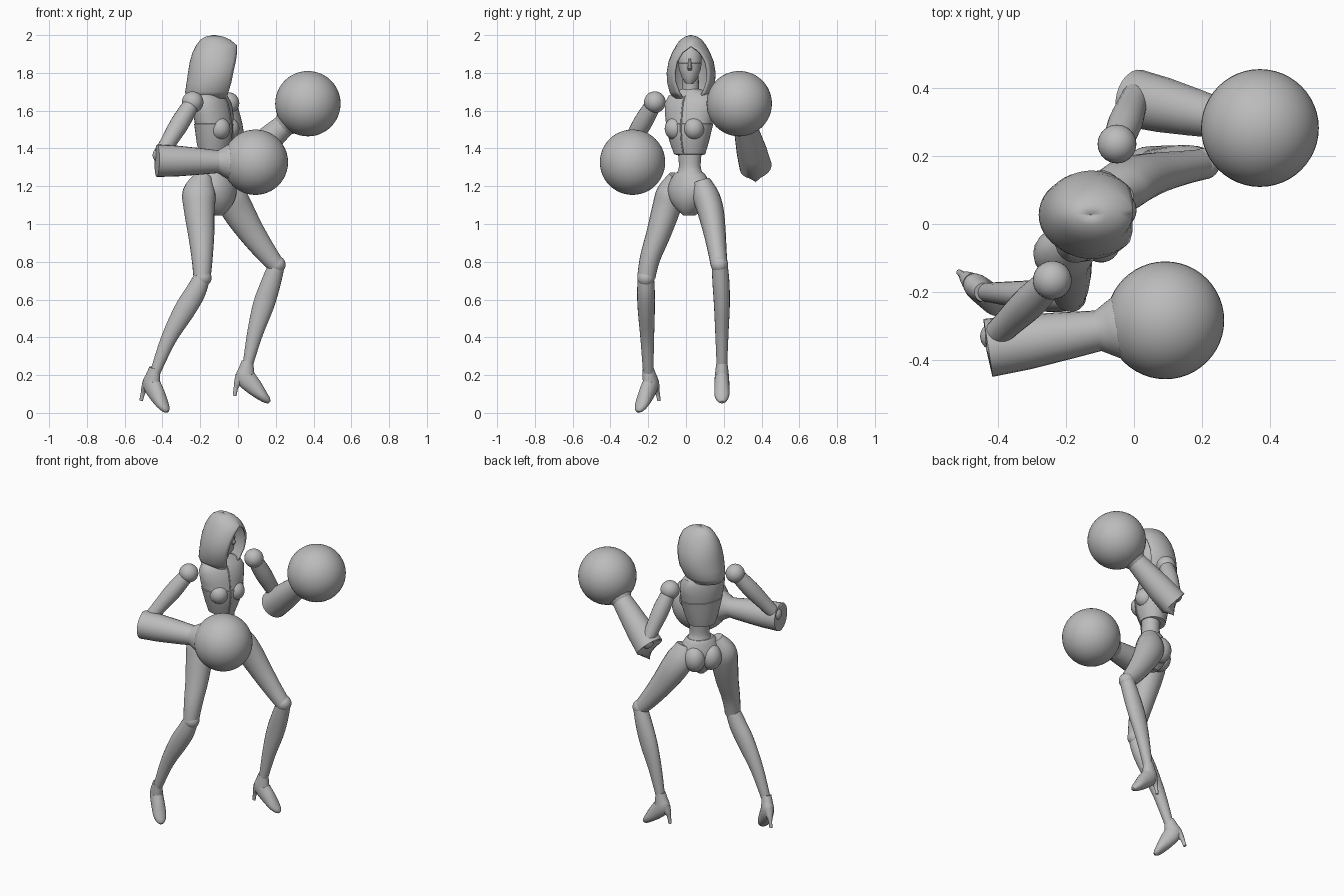
import bpy, bmesh, math
from mathutils import Vector, Matrix

if "Cube" in bpy.data.objects:
    bpy.data.objects.remove(bpy.data.objects["Cube"])

grey = bpy.data.materials.new("plain grey")
grey.use_nodes = True
tone = (0.5, 0.5, 0.5, 1)
grey.diffuse_color = tone
grey.node_tree.nodes["Principled BSDF"].inputs["Base Color"].default_value = tone


def finish(name, bm, angle=35):
    bmesh.ops.remove_doubles(bm, verts=bm.verts, dist=0.0005)
    bmesh.ops.recalc_face_normals(bm, faces=bm.faces)
    mesh = bpy.data.meshes.new(name)
    bm.to_mesh(mesh)
    bm.free()
    ob = bpy.data.objects.new(name, mesh)
    bpy.context.collection.objects.link(ob)
    mesh.materials.append(grey)
    bpy.ops.object.select_all(action="DESELECT")
    ob.select_set(True)
    bpy.context.view_layer.objects.active = ob
    bpy.ops.object.shade_smooth_by_angle(angle=math.radians(angle))
    return ob


def skin(bm, loops, closed=True):
    rows = [[bm.verts.new(p) for p in loop] for loop in loops]
    n = len(rows[0])
    for a, b in zip(rows, rows[1:]):
        for i in range(n if closed else n - 1):
            j = (i + 1) % n
            bm.faces.new((a[i], a[j], b[j], b[i]))
    return rows


def loft(name, rings, sides=24, angle=35):
    """rings: (centre, half axis, half axis)"""
    bm = bmesh.new()
    turn = [2 * math.pi * i / sides for i in range(sides)]
    rows = skin(bm, [[c + u * math.cos(t) + v * math.sin(t) for t in turn] for c, u, v in rings])
    bm.faces.new(rows[0])
    bm.faces.new(rows[-1])
    return finish(name, bm, angle)


def resample(rows, steps=4):
    """Smooth interpolation through the given rows"""
    out = []
    for i in range(len(rows) - 1):
        quad = [rows[max(i - 1, 0)], rows[i], rows[i + 1], rows[min(i + 2, len(rows) - 1)]]
        for s in range(steps):
            t = s / steps
            out.append([b + 0.5 * t * (c - a + t * (2*a - 5*b + 4*c - d + t * (3*(b - c) + d - a)))
                        for a, b, c, d in zip(*quad)])
    return out + [rows[-1]]


def limb(name, rows, ref=(1, 0, 0), smooth=True, sides=20):
    """rows: x, y, z, radius along ref, radius across"""
    if smooth:
        rows = resample(rows)
    pts = [Vector(r[:3]) for r in rows]
    rings = []
    for i, r in enumerate(rows):
        t = (pts[min(i + 1, len(pts) - 1)] - pts[max(i - 1, 0)]).normalized()
        u = Vector(ref)
        u = (u - t * u.dot(t)).normalized()
        rings.append((pts[i], u * r[3], t.cross(u) * r[4]))
    return loft(name, rings, sides)


def body(name, x, y, yaw, rows, smooth=False):
    """rows: forward offset, z, half width, half depth"""
    m = Matrix.Rotation(math.radians(yaw), 3, "Z")
    f, s = m @ Vector((1, 0, 0)), m @ Vector((0, 1, 0))
    if smooth:
        rows = resample(rows)
    return loft(name, [(Vector((x, y, z)) + f * o, f * d, s * w) for o, z, w, d in rows], 32)


def ball(name, centre, size, yaw=0, seg=32):
    bm = bmesh.new()
    bmesh.ops.create_uvsphere(bm, u_segments=seg, v_segments=seg // 2, radius=1)
    size = size if isinstance(size, tuple) else (size,) * 3
    m = Matrix.Translation(centre) @ Matrix.Rotation(math.radians(yaw), 4, "Z") @ Matrix.Diagonal((*size, 1))
    bmesh.ops.transform(bm, matrix=m, verts=bm.verts)
    return finish(name, bm, 60)


# Hood: open-fronted shell, rows are z, front edge x, back x, half width, half opening
hood_rows = [(1.665, -.06, -.27, .095, .05), (1.70, -.05, -.28, .115, .07),
             (1.75, -.035, -.272, .127, .088), (1.80, -.025, -.265, .13, .092),
             (1.86, -.012, -.255, .12, .08), (1.91, -.004, -.24, .10, .048),
             (1.945, -.004, -.222, .08, 0), (1.975, -.04, -.2, .058, 0),
             (1.993, -.08, -.17, .03, 0), (2.0, -.125, -.13, .002, 0)]
loops = []
for z, xe, xb, half, gap in hood_rows:
    a0 = math.asin(gap / half)
    rx = (xe - xb) / (1 + math.cos(a0))
    angles = [a0 + (2 * math.pi - 2 * a0) * i / 32 for i in range(33)]
    loops.append([(xb + rx + rx * math.cos(a), .027 + half * math.sin(a), z) for a in angles])
bm = bmesh.new()
skin(bm, loops, closed=False)
hood = finish("hood", bm, 50)
shell = hood.modifiers.new("thickness", "SOLIDIFY")
shell.thickness = 0.012
shell.offset = -1

# Head inside the hood
body("face", -.125, .022, -5, [(.035, 1.745, .02, .02), (.025, 1.775, .042, .048), (.014, 1.82, .058, .063),
                               (.012, 1.85, .062, .067), (.008, 1.852, .06, .064), (0, 1.90, .063, .07),
                               (-.01, 1.96, .045, .05)])
limb("nose", [(-.055, .02, 1.875, .004, .006), (-.043, .02, 1.825, .014, .012), (-.05, .02, 1.815, .006, .01)],
     smooth=False, sides=8)
limb("neck", [(-.14, .025, 1.62, .06, .06), (-.14, .025, 1.70, .045, .045), (-.13, .025, 1.80, .042, .042)])

# Torso
YAW = -26
chest_rows = [(0, 1.365, .07, .06), (.002, 1.37, .084, .076), (.006, 1.43, .105, .092), (.008, 1.50, .125, .1),
              (.006, 1.53, .133, .101), (.006, 1.532, .129, .097), (0, 1.58, .138, .097), (-.005, 1.64, .145, .088),
              (-.012, 1.68, .125, .072), (-.015, 1.70, .085, .058), (-.015, 1.715, .05, .045)]
CX, CY = -.13, .02
body("chest", CX, CY, YAW, chest_rows)
fwd = Vector((math.cos(math.radians(YAW)), math.sin(math.radians(YAW)), 0))
left = Vector((-fwd.y, fwd.x, 0))
for side, label in ((1, "left"), (-1, "right")):
    ball(label + "_bust", Vector((CX, CY, 1.505)) + fwd * .062 + left * side * .055, (.058, .056, .06), YAW)
# raised front seam following the chest
limb("front_seam", [(*(Vector((CX, CY, z)) + fwd * (o + d)), .004, .004) for o, z, w, d in chest_rows[1:9]],
     smooth=False, sides=8)
body("waist", -.112, .02, -30, [(0, 1.42, .07, .06), (0, 1.36, .063, .055), (0, 1.30, .06, .054),
                                (0, 1.26, .075, .065), (0, 1.22, .09, .08)], True)
body("pelvis", -.115, .018, -38, [(0, 1.272, .078, .066), (0, 1.25, .098, .078), (0, 1.19, .125, .095),
                                  (0, 1.13, .11, .092), (0, 1.08, .07, .07), (0, 1.045, .025, .04)], True)
back = Vector((math.cos(math.radians(-38)), math.sin(math.radians(-38)), 0))
across = Vector((-back.y, back.x, 0))
for side, label in ((1, "left"), (-1, "right")):
    ball(label + "_buttock", Vector((-.115, .018, 1.155)) - back * .05 + across * side * .05, (.07, .066, .082), -38)

# Legs
limb("right_thigh", [(-.18, -.05, 1.255, .045, .04), (-.205, -.08, 1.17, .087, .074), (-.205, -.105, 1.08, .082, .075),
                     (-.195, -.145, .95, .07, .065), (-.19, -.19, .82, .056, .054), (-.19, -.21, .72, .046, .048)])
limb("left_thigh", [(-.055, .08, 1.225, .055, .05), (-.04, .105, 1.15, .085, .07), (0, .13, 1.07, .085, .07),
                    (.065, .15, .965, .072, .06), (.14, .165, .86, .058, .05), (.2, .175, .785, .046, .045)])
limb("right_shin", [(-.188, -.212, .725, .042, .042), (-.225, -.212, .64, .054, .047), (-.285, -.21, .54, .056, .045),
                    (-.368, -.205, .39, .041, .036), (-.44, -.2, .21, .027, .027)])
limb("left_shin", [(.207, .178, .79, .042, .042), (.175, .185, .69, .052, .045), (.135, .19, .57, .056, .042),
                   (.09, .19, .42, .042, .035), (.052, .19, .255, .027, .028)])
ball("right_knee", (-.186, -.212, .715), .046)
ball("left_knee", (.206, .177, .785), .046)


# High-heeled shoes
def shoe(label, ankle, yaw, pitch):
    m = (Matrix.Translation(ankle) @ Matrix.Rotation(math.radians(yaw), 4, "Z")
         @ Matrix.Rotation(math.radians(pitch), 4, "Y"))
    side = m.to_3x3() @ Vector((0, 1, 0))

    def place(rows):
        return [(*(m @ Vector((f, 0, u))), a, b) for f, u, a, b in rows]
    limb(label + "_shoe", place([(0, .012, .028, .03), (-.006, -.035, .034, .042), (-.008, -.075, .038, .052),
                                 (.035, -.125, .04, .045), (.078, -.17, .039, .03),
                                 (.105, -.195, .026, .019), (.117, -.206, .01, .008)]), side)
    limb(label + "_heel", place([(-.035, -.07, .03, .03), (-.052, -.105, .02, .02),
                                 (-.061, -.13, .012, .012), (-.068, -.172, .009, .01)]), side, sides=12)


shoe("left", (.05, .19, .262), 0, 0)
shoe("right", (-.442, -.2, .226), -39, 8)


# Arms with wide sleeves and round gloves
def arm(label, shoulder, elbow, sleeve_end, glove):
    shoulder, elbow, start, end = map(Vector, (shoulder, elbow, sleeve_end, glove))
    ball(label + "_shoulder", shoulder, .057)
    rows = [(*shoulder.lerp(elbow, t), r, r) for t, r in ((.08, .044), (.4, .05), (.75, .043), (1, .038))]
    limb(label + "_upper_arm", rows, (0, 1, 0))
    ball(label + "_elbow", elbow, .042)
    axis = (end - start).normalized()

    def along(spec):
        return [(*(start + axis * s), r, r) for s, r in spec]
    limb(label + "_sleeve", along([(.05, .066), (.006, .074), (0, .08), (.006, .086), (.12, .081), (.24, .07),
                                   (.335, .06), (.34, .05)]), (0, 0, 1), smooth=False, sides=24)
    limb(label + "_cuff", along([(.31, .056), (.335, .062), (.365, .08), (.40, .1), (.44, .105)]), (0, 0, 1),
         smooth=False, sides=14)
    ball(label + "_glove", end, .173, seg=48)


arm("right", (-.24, -.165, 1.645), (-.41, -.33, 1.365), (-.435, -.365, 1.335), (.092, -.283, 1.327))
arm("left", (-.05, .235, 1.64), (.01, .39, 1.345), (0, .37, 1.30), (.37, .282, 1.637))
